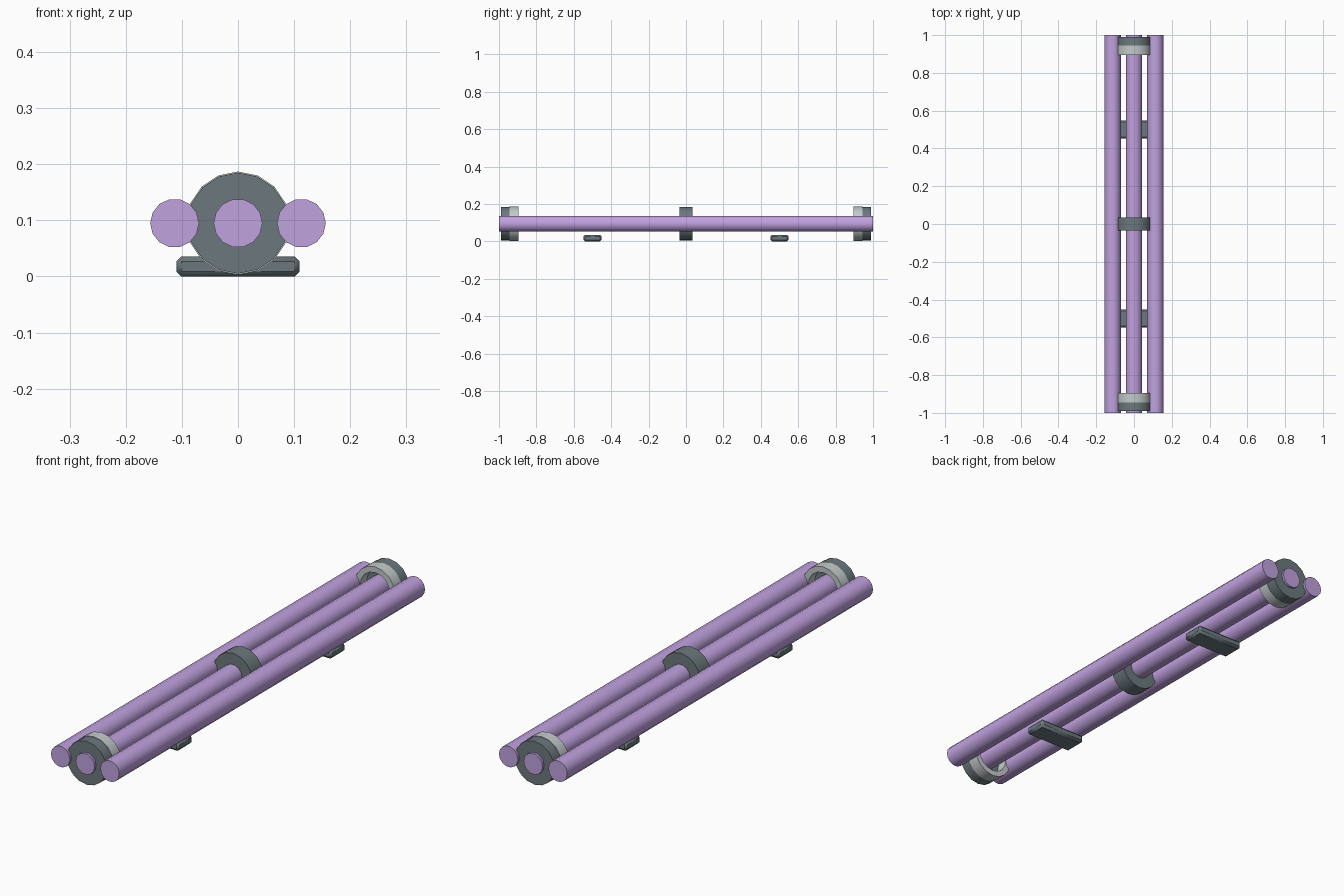
import bpy
import bmesh
from math import radians, pi, sin, cos

cube = bpy.data.objects.get("Cube")
if cube:
    bpy.data.objects.remove(cube, do_unlink=True)

AXIS_Z = 0.095


def material(name, color):
    mat = bpy.data.materials.new(name)
    mat.use_nodes = True
    mat.diffuse_color = (*color, 1)
    mat.node_tree.nodes["Principled BSDF"].inputs["Base Color"].default_value = (*color, 1)
    return mat


lilac = material("lilac", (0.53, 0.36, 0.74))
slate = material("slate grey", (0.15, 0.19, 0.205))
silver = material("silver grey", (0.55, 0.59, 0.59))


def finish(name, bm, mat, location):
    bmesh.ops.recalc_face_normals(bm, faces=bm.faces)
    mesh = bpy.data.meshes.new(name)
    bm.to_mesh(mesh)
    bm.free()
    mesh.materials.append(mat)
    obj = bpy.data.objects.new(name, mesh)
    obj.location = location
    bpy.context.collection.objects.link(obj)
    bpy.ops.object.select_all(action="DESELECT")
    obj.select_set(True)
    bpy.context.view_layer.objects.active = obj
    bpy.ops.object.shade_smooth_by_angle(angle=radians(40))
    return obj


def lathe(name, profile, sides, mat, location, closed=False):
    """Turn a (radius, y) profile around the y axis; open ends get flat caps."""
    bm = bmesh.new()
    loops = []
    for r, y in profile:
        loops.append([bm.verts.new((r * cos(2 * pi * i / sides), y, r * sin(2 * pi * i / sides)))
                      for i in range(sides)])
    pairs = list(zip(loops, loops[1:]))
    if closed:
        pairs.append((loops[-1], loops[0]))
    else:
        bm.faces.new(loops[0])
        bm.faces.new(loops[-1])
    for a, b in pairs:
        for i in range(sides):
            j = (i + 1) % sides
            bm.faces.new((a[i], a[j], b[j], b[i]))
    return finish(name, bm, mat, location)


# Three parallel tubes
for name, x in (("right_tube", -0.113), ("centre_tube", 0), ("left_tube", 0.113)):
    lathe(name, [(0.0435, -1), (0.0435, 1)], 14, lilac, (x, 0, AXIS_Z))

# Middle collar
lathe("middle_collar", [(0.09, -0.035), (0.09, 0.035)], 16, slate, (0, 0, AXIS_Z))

# End collars, each with a hollow ring on its inner side
for name, side in (("front", -1), ("back", 1)):
    lathe(name + "_collar", [(0.09, -0.025), (0.09, 0.025)], 16, slate,
          (0, side * 0.965, AXIS_Z))
    lathe(name + "_ring", [(0.092, -0.024), (0.092, 0.024), (0.068, 0.024), (0.068, -0.024)],
          16, silver, (0, side * 0.92, AXIS_Z), closed=True)

# Chamfered feet under the tubes
for name, y in (("front_foot", -0.5), ("back_foot", 0.5)):
    bm = bmesh.new()
    bmesh.ops.create_cube(bm, size=1)
    bmesh.ops.scale(bm, vec=(0.22, 0.096, 0.036), verts=bm.verts)
    bmesh.ops.bevel(bm, geom=bm.edges[:], offset=0.009, segments=1, affect="EDGES")
    finish(name, bm, slate, (0, y, 0.018))
